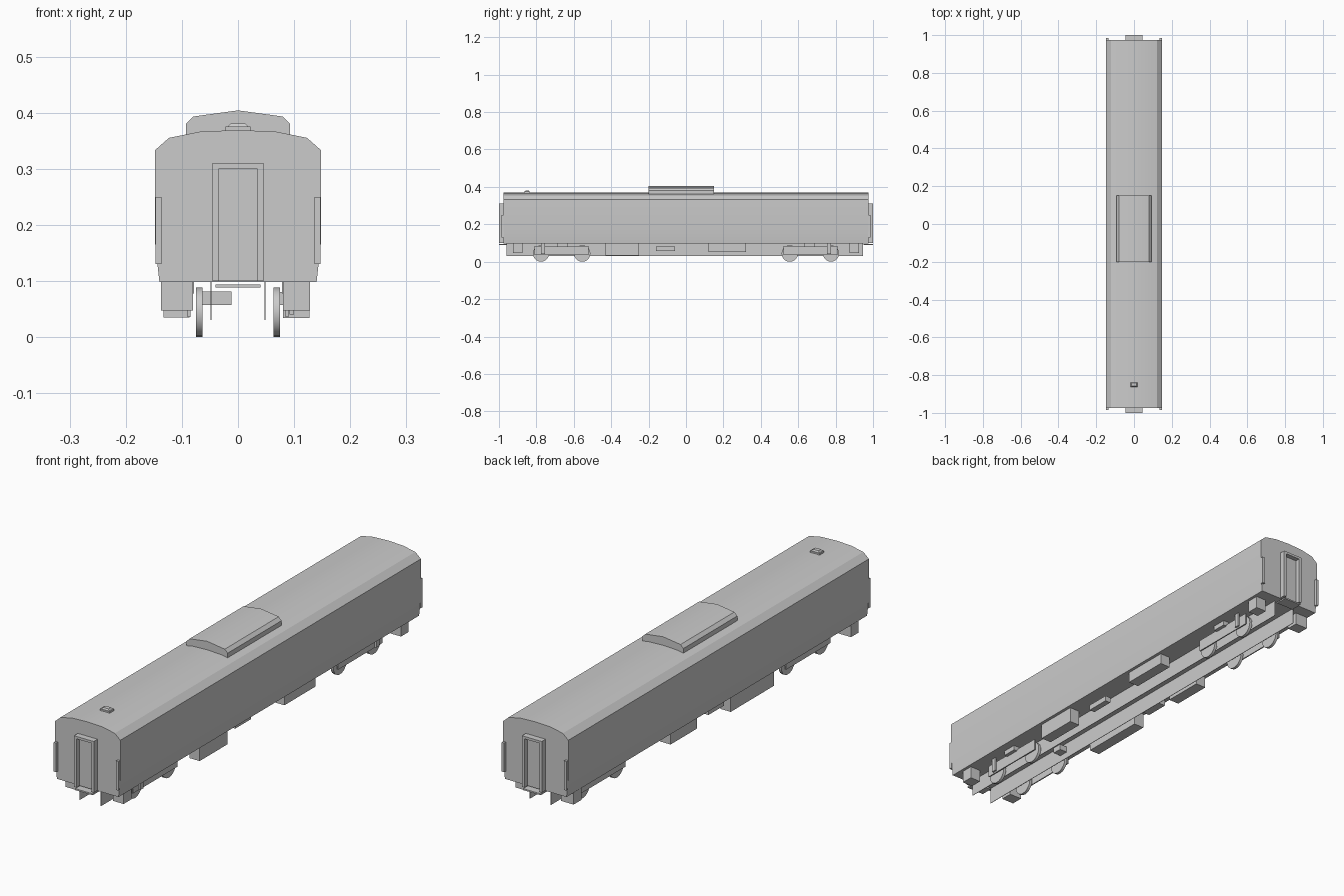
import bpy, bmesh, math
from mathutils import Matrix

if "Cube" in bpy.data.objects:
    bpy.data.objects.remove(bpy.data.objects["Cube"])


def finish(name, bm, smooth=False):
    bmesh.ops.recalc_face_normals(bm, faces=bm.faces)
    me = bpy.data.meshes.new(name)
    bm.to_mesh(me)
    bm.free()
    ob = bpy.data.objects.new(name, me)
    bpy.context.collection.objects.link(ob)
    if smooth:
        bpy.ops.object.select_all(action='DESELECT')
        ob.select_set(True)
        bpy.context.view_layer.objects.active = ob
        bpy.ops.object.shade_smooth_by_angle(angle=math.radians(25))
    return ob


def box(name, x0, x1, y0, y1, z0, z1, taper=1.0):
    bm = bmesh.new()
    bmesh.ops.create_cube(bm, size=1)
    for v in bm.verts:
        s = taper if v.co.z > 0 else 1.0
        v.co.x = (x0 + x1) / 2 + v.co.x * s * (x1 - x0)
        v.co.y = (y0 + y1) / 2 + v.co.y * s * (y1 - y0)
        v.co.z = (z0 + z1) / 2 + v.co.z * (z1 - z0)
    return finish(name, bm)


def extrude(name, half, y0, y1):
    # mirror a half profile (bottom to top, last point on x = 0), sweep along y
    pts = half + [(-x, z) for x, z in reversed(half[:-1])]
    bm = bmesh.new()
    a = [bm.verts.new((x, y0, z)) for x, z in pts]
    b = [bm.verts.new((x, y1, z)) for x, z in pts]
    bm.faces.new(a)
    bm.faces.new(b)
    n = len(pts)
    for i in range(n):
        j = (i + 1) % n
        bm.faces.new((a[i], a[j], b[j], b[i]))
    return finish(name, bm, True)


def wheel(name, x, y, r=0.044, w=0.012):
    bm = bmesh.new()
    bmesh.ops.create_cone(bm, cap_ends=True, segments=20, radius1=r, radius2=r, depth=w,
                          matrix=Matrix.Translation((x, y, r)) @ Matrix.Rotation(math.pi / 2, 4, 'Y'))
    return finish(name, bm, True)


# Car body and roof
extrude("car_body", [(0.14, 0.098), (0.148, 0.17), (0.148, 0.333),
                     (0.123, 0.355), (0.068, 0.366), (0, 0.369)], -0.975, 0.975)
# Roof equipment pod and small vent
extrude("roof_pod", [(0.093, 0.355), (0.093, 0.38), (0.08, 0.393), (0, 0.404)], -0.2, 0.15)
box("roof_vent_base", -0.022, 0.022, -0.865, -0.835, 0.364, 0.375)
box("roof_vent_cap", -0.018, 0.018, -0.862, -0.838, 0.375, 0.381, 0.7)

for e in (-1, 1):
    def span(a, b):
        return sorted((e * a, e * b))
    # End gangway: recessed door, pillars, lintel, footplate
    box("gangway_door", -0.036, 0.036, *span(0.97, 0.98), 0.1, 0.3)
    for s in (-1, 1):
        xs = sorted((s * 0.034, s * 0.045))
        box("gangway_pillar", *xs, *span(0.97, 1.0), 0.1, 0.308)
        xs = sorted((s * 0.136, s * 0.147))
        box("corner_handrail", *xs, *span(0.974, 0.986), 0.13, 0.25)
    box("gangway_lintel", -0.045, 0.045, *span(0.97, 1.0), 0.3, 0.31)
    box("footplate", -0.04, 0.04, *span(0.95, 1.0), 0.088, 0.094)

    # Bogies: wheels, side frames, bolsters, dampers
    for s in (-1, 1):
        for y in (0.555, 0.775):
            wheel("wheel", s * 0.069, e * y)
        xs = sorted((s * 0.085, s * 0.09))
        box("bogie_frame", *xs, *span(0.52, 0.81), 0.036, 0.084)
        xs = sorted((s * 0.078, s * 0.105))
        box("bogie_bolster", *xs, *span(0.63, 0.69), 0.078, 0.099)
        # Entrance steps under the corners
        xs = sorted((s * 0.08, s * (0.128 if s > 0 else 0.137)))
        box("entrance_step", *xs, *span(0.875, 0.925), 0.047, 0.099)
    box("damper", 0.092, 0.1, *span(0.755, 0.775), 0.04, 0.099)

# Long centre sill plates
for s in (-1, 1):
    box("sill_plate", s * 0.048 - 0.001, s * 0.048 + 0.001, -0.96, 0.945, 0.03, 0.099)

# Underfloor equipment
box("battery_box", 0.08, 0.127, -0.43, -0.25, 0.034, 0.099)
box("equipment_box", 0.08, 0.127, 0.12, 0.32, 0.053, 0.099)
box("air_tank", 0.075, 0.1, -0.16, -0.06, 0.057, 0.08)
box("cooling_unit", -0.133, -0.086, -0.38, -0.1, 0.035, 0.099)
box("shallow_box", -0.13, -0.09, -0.06, 0.04, 0.075, 0.099)
box("small_equipment_box", -0.133, -0.086, 0.12, 0.29, 0.05, 0.099)
box("generator", -0.07, -0.012, -0.52, -0.48, 0.057, 0.081)
